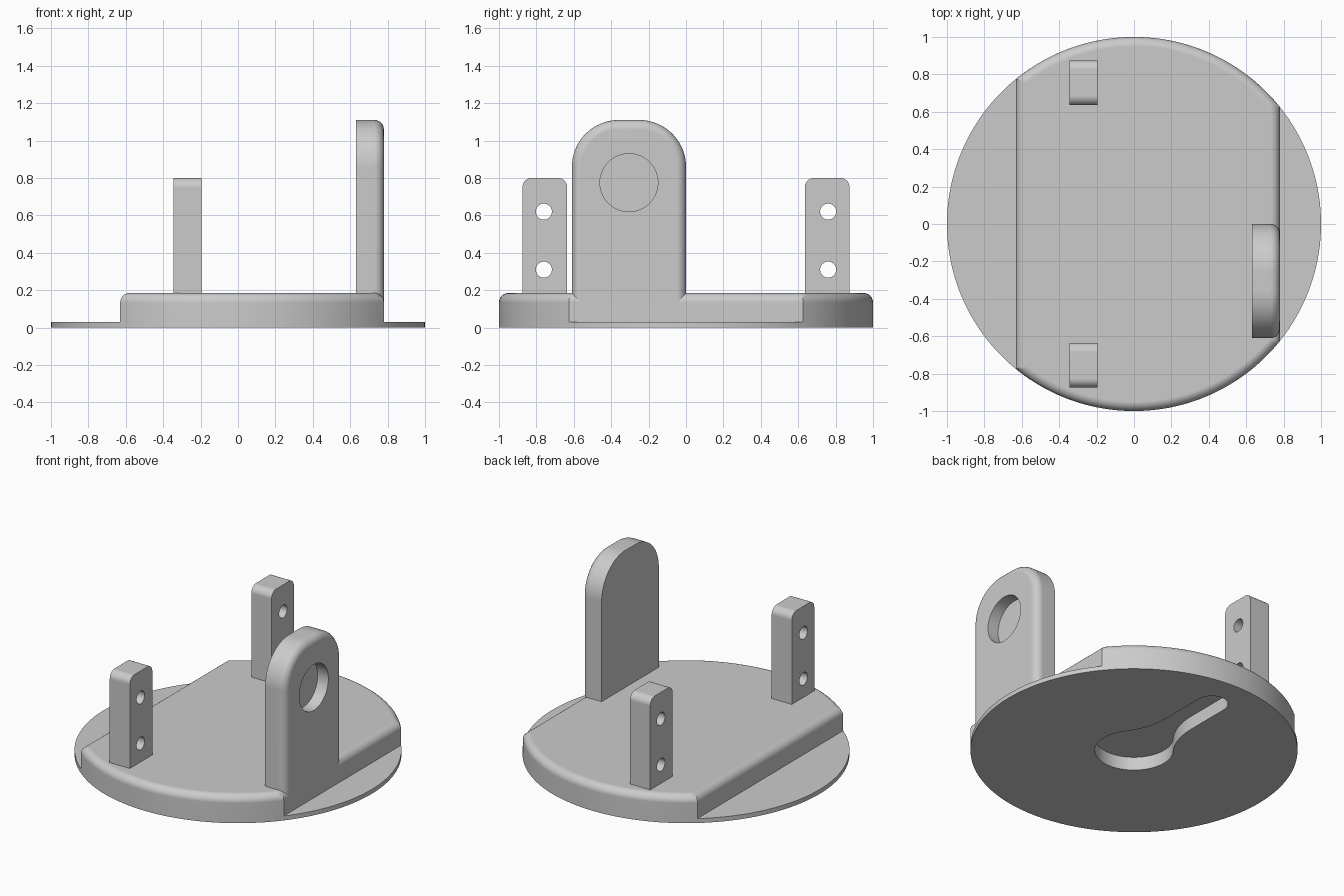
import bpy, bmesh
from math import pi, acos, atan2, cos, sin, sqrt, radians

cube = bpy.data.objects.get("Cube")
if cube:
    bpy.data.objects.remove(cube, do_unlink=True)

grey = bpy.data.materials.new("plain_grey")
grey.use_nodes = True
colour = (0.6, 0.6, 0.6, 1)
grey.diffuse_color = colour
for node in grey.node_tree.nodes:
    if node.type == 'BSDF_PRINCIPLED':
        node.inputs["Base Color"].default_value = colour


def arc(cx, cy, r, start, end, n=12):
    steps = [start + (end - start) * i / n for i in range(n + 1)]
    return [(cx + r * cos(a), cy + r * sin(a)) for a in steps]


def rounded_top(y0, y1, z0, z1, r, n):
    """Upright outline with two rounded upper corners."""
    return ([(y0, z0), (y1, z0)] + arc(y1 - r, z1 - r, r, 0, pi / 2, n)
            + arc(y0 + r, z1 - r, r, pi / 2, pi, n))


def prism(points, axis, lo, hi):
    """Extrude a closed outline along X or Z, dropping repeated points."""
    outline = []
    for p in points:
        if all(abs(p[0] - q[0]) + abs(p[1] - q[1]) > 1e-5 for q in outline):
            outline.append(p)
    bm = bmesh.new()
    place = (lambda p, d: (d, *p)) if axis == 'X' else (lambda p, d: (*p, d))
    low = [bm.verts.new(place(p, lo)) for p in outline]
    high = [bm.verts.new(place(p, hi)) for p in outline]
    bm.faces.new(low[::-1])
    bm.faces.new(high)
    for i in range(len(low)):
        j = (i + 1) % len(low)
        bm.faces.new((low[i], low[j], high[j], high[i]))
    bmesh.ops.recalc_face_normals(bm, faces=bm.faces)
    return bm


def round_edges(bm, edges, radius):
    bmesh.ops.bevel(bm, geom=edges, offset=radius, offset_type='OFFSET',
                    segments=6, profile=0.5, affect='EDGES', clamp_overlap=False)


def make_object(name, bm):
    mesh = bpy.data.meshes.new(name)
    bm.to_mesh(mesh)
    bm.free()
    mesh.materials.append(grey)
    obj = bpy.data.objects.new(name, mesh)
    bpy.context.collection.objects.link(obj)
    return obj


def finish(obj, cutters):
    """Cut the holes, then shade curved faces smooth and keep flats flat."""
    bpy.ops.object.select_all(action='DESELECT')
    obj.select_set(True)
    bpy.context.view_layer.objects.active = obj
    for bm in cutters:
        cutter = make_object("cutter", bm)
        cutter.hide_render = True
        mod = obj.modifiers.new("cut", 'BOOLEAN')
        mod.operation = 'DIFFERENCE'
        mod.solver = 'EXACT'
        mod.object = cutter
        bpy.ops.object.modifier_apply(modifier=mod.name)
        bpy.data.objects.remove(cutter, do_unlink=True)
    bpy.ops.object.shade_smooth_by_angle(angle=radians(30))
    mod = obj.modifiers.new("flat_normals", 'WEIGHTED_NORMAL')
    mod.keep_sharp = True


# Base: thin disc whose middle band rises into a thick rounded body
LEFT, RIGHT = 0.78, -0.63
FLANGE, DECK, ROUND = 0.03, 0.185, 0.05
a, b = acos(LEFT), acos(RIGHT)
circle = (arc(0, 0, 1, -a, a, 36) + arc(0, 0, 1, a, b, 40)
          + arc(0, 0, 1, b, 2 * pi - b, 44) + arc(0, 0, 1, -b, -a, 40))
bm = prism(circle, 'Z', 0, FLANGE)
for x in (LEFT, RIGHT):
    bmesh.ops.bisect_plane(bm, geom=bm.verts[:] + bm.edges[:] + bm.faces[:],
                           dist=1e-4, plane_co=(x, 0, 0), plane_no=(1, 0, 0))
bm.normal_update()
middle = max((f for f in bm.faces if f.normal.z > 0.9), key=lambda f: f.calc_area())
new = bmesh.ops.extrude_face_region(bm, geom=[middle])["geom"]
bmesh.ops.translate(bm, vec=(0, 0, DECK - FLANGE),
                    verts=[v for v in new if isinstance(v, bmesh.types.BMVert)])
deck = next(f for f in new if isinstance(f, bmesh.types.BMFace))
round_edges(bm, list(deck.edges), ROUND)
bmesh.ops.recalc_face_normals(bm, faces=bm.faces)
base = make_object("base", bm)

# Keyhole pocket in the underside, with a filleted neck
big, slot, fillet, slot_end = 0.24, 0.1, 0.46, 0.74
neck = sqrt((big + fillet) ** 2 - (slot + fillet) ** 2)
turn = atan2(neck, slot + fillet)
half = (arc(0, 0, big, -pi / 2, turn, 24)
        + arc(slot + fillet, neck, fillet, pi + turn, pi, 12)
        + arc(0, slot_end, slot, 0, pi / 2, 12))
keyhole = half + [(-x, y) for x, y in reversed(half)]
finish(base, [prism(keyhole, 'Z', -0.1, 0.09)])

# Tall upright plate, rounded on its outer rim, with a blind round socket
bm = prism(rounded_top(-0.61, 0, 0.13, 1.11, 0.25, 16), 'X', 0.63, LEFT)
rim = [e for e in bm.edges if all(v.co.x > LEFT - 0.01 for v in e.verts)
       and any(v.co.z > 0.2 for v in e.verts)]
round_edges(bm, rim, ROUND)
plate = make_object("upright_plate", bm)
finish(plate, [prism(arc(-0.305, 0.775, 0.155, 0, 2 * pi, 48), 'X', 0.70, 0.9)])

# Pair of posts, each with two through holes
for side, name in ((-1, "front_post"), (1, "back_post")):
    y = side * 0.755
    post = make_object(name, prism(
        rounded_top(y - 0.12, y + 0.12, 0.15, 0.8, 0.05, 8), 'X', -0.345, -0.195))
    finish(post, [prism(arc(side * 0.76, z, 0.043, 0, 2 * pi, 32), 'X', -0.5, 0)
                  for z in (0.31, 0.62)])
